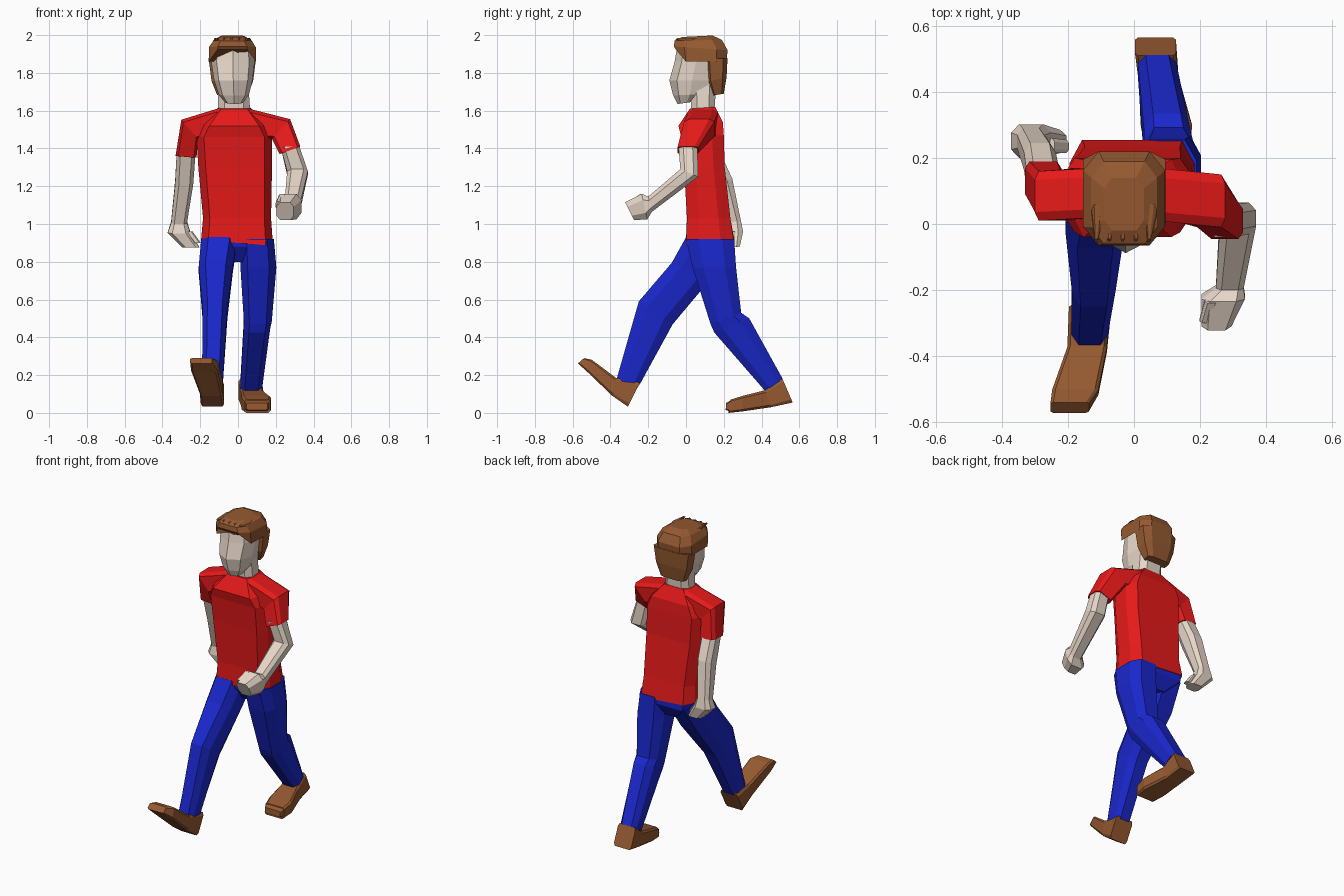
import bpy, bmesh
from mathutils import Vector


def mat(name, c):
    m = bpy.data.materials.new(name)
    m.diffuse_color = (*c, 1)
    return m


RED = mat("red_cloth", (0.8, 0.01, 0.01))
BLUE = mat("blue_cloth", (0.01, 0.02, 0.6))
SKIN = mat("skin", (0.8, 0.68, 0.58))
BROWN = mat("brown", (0.3, 0.1, 0.03))


def octagon(a, b):
    return [(-1, -b), (-a, -1), (a, -1), (1, -b), (1, b), (a, 1), (-a, 1), (-1, b)]


LIMB = octagon(0.6, 0.5)
BODY = octagon(0.8, 0.45)
SHOE = octagon(0.85, 0.75)
FACE = [(0, -1), (.75, -.7), (1, -.1), (.8, .8), (0, 1), (-.8, .8), (-1, -.1), (-.75, -.7)]


def loft(name, groups, material, section=LIMB, edit=None):
    """Each ring: x centre, half width, front (y, z), back (y, z), optional slope of the width."""
    bm = bmesh.new()
    for rings in groups:
        loops = []
        for cx, hw, y0, z0, y1, z1, *s in rings:
            c = Vector((cx, (y0 + y1) / 2, (z0 + z1) / 2))
            u = Vector((hw, 0, s[0] if s else 0))
            v = Vector((0, (y1 - y0) / 2, (z1 - z0) / 2))
            loops.append([bm.verts.new(c + u * a + v * b) for a, b in section])
        n = len(section)
        for p, q in zip(loops, loops[1:]):
            for i in range(n):
                j = (i + 1) % n
                bm.faces.new((p[i], p[j], q[j], q[i]))
        bm.faces.new(loops[0][::-1])
        bm.faces.new(loops[-1])
    if edit:
        edit(bm)
    bmesh.ops.recalc_face_normals(bm, faces=bm.faces)
    me = bpy.data.meshes.new(name)
    bm.to_mesh(me)
    bm.free()
    me.materials.append(material)
    ob = bpy.data.objects.new(name, me)
    bpy.context.collection.objects.link(ob)
    return ob


# Shirt
loft("shirt_body", [[
    (-.005, .19, 0, .9, .255, .91, -.015),
    (-.005, .18, .005, 1.03, .235, 1.03),
    (-.015, .195, -.01, 1.3, .205, 1.3),
    (-.02, .2, -.025, 1.46, .2, 1.47),
    (-.02, .165, -.04, 1.52, .195, 1.54),
    (-.02, .085, .02, 1.61, .155, 1.62)]], RED, BODY)
loft("sleeve_back_arm", [[
    (-.13, -.035, .02, 1.535, .17, 1.535, -.08),
    (-.255, .045, .01, 1.5, .16, 1.5, -.052),
    (-.275, .055, .07, 1.355, .19, 1.36, -.005)]], RED, octagon(.75, .65))
loft("sleeve_front_arm", [[
    (.095, -.035, .01, 1.53, .17, 1.53, .08),
    (.228, .048, -.01, 1.503, .15, 1.503, .052),
    (.275, .055, -.045, 1.39, .065, 1.39, .02)]], RED, octagon(.75, .65))

# Arms with closed hands and thumbs
loft("back_arm", [[
    (-.275, .05, .075, 1.37, .185, 1.37),
    (-.285, .048, .135, 1.2, .245, 1.24),
    (-.312, .042, .21, 1.0, .29, 1.02),
    (-.312, .06, .2, .95, .302, .96),
    (-.25, .045, .215, .875, .285, .88)],
    [(-.26, .02, .215, .96, .26, .96), (-.215, .018, .215, .9, .255, .9)]], SKIN)
loft("front_arm", [[
    (.275, .05, -.04, 1.41, .06, 1.41),
    (.315, .055, -.03, 1.29, .065, 1.25),
    (.29, .042, -.2, 1.145, -.18, 1.065),
    (.27, .066, -.235, 1.16, -.205, 1.025),
    (.25, .045, -.322, 1.115, -.275, 1.02)],
    [(.235, .02, -.24, 1.16, -.215, 1.12), (.215, .016, -.3, 1.12, -.28, 1.08)]], SKIN)

# Neck, face
loft("neck", [[(-.02, .085, .03, 1.58, .15, 1.59),
               (-.025, .08, .02, 1.74, .16, 1.74)]], SKIN)
loft("face", [[
    (-.02, .045, -.045, 1.635, .06, 1.65),
    (-.022, .08, -.068, 1.68, .13, 1.69),
    (-.025, .102, -.088, 1.76, .18, 1.76),
    (-.027, .115, -.06, 1.86, .19, 1.86),
    (-.028, .105, -.045, 1.95, .18, 1.95)]], SKIN, FACE)


# Hair: crown with raised front hairline, plus the back of the head
def hairline(bm):
    for v in bm.verts:
        if v.co.y < -.04 and v.co.z < 1.9:
            v.co.z = 1.925


loft("hair", [[
    (-.03, .125, -.055, 1.86, .215, 1.86),
    (-.03, .124, -.065, 1.94, .22, 1.92),
    (-.03, .1, -.06, 1.97, .19, 1.975),
    (-.03, .06, -.02, 1.99, .14, 1.998)],
    [(-.03, .08, .14, 1.68, .2, 1.69),
     (-.03, .11, .11, 1.75, .215, 1.78),
     (-.03, .125, .1, 1.87, .22, 1.88)]], BROWN, octagon(.62, .6), hairline)
loft("hair_tufts", [[(-.11 + i * .04, .018, .0, 1.965, .06, 1.985),
                     (-.115 + i * .04, .004, -.055, 1.975, -.045, 1.985)]
                    for i in range(5)], BROWN)

# Trousers
loft("trouser_seat", [[
    (0, .08, .07, .8, .2, .8),
    (-.002, .18, .01, .88, .25, .88),
    (-.005, .187, .005, .92, .25, .92)]], BLUE, BODY)
loft("front_leg", [[
    (-.1, .095, 0, .93, .24, .88),
    (-.118, .09, -.075, .795, .14, .72),
    (-.122, .066, -.25, .59, -.07, .47),
    (-.135, .055, -.37, .17, -.245, .15)]], BLUE)
loft("back_leg", [[
    (.1, .09, 0, .92, .255, .92),
    (.108, .095, .035, .77, .265, .77),
    (.105, .074, .13, .47, .292, .53),
    (.1, .07, .15, .425, .335, .5),
    (.07, .058, .42, .115, .512, .18)]], BLUE)

# Shoes: rings run heel to toe, each from top to sole
loft("front_shoe", [[
    (-.135, .062, -.243, .16, -.308, .033),
    (-.142, .06, -.37, .185, -.39, .09),
    (-.178, .07, -.5, .282, -.52, .215),
    (-.195, .058, -.54, .29, -.572, .262)]], BROWN, SHOE)
loft("back_shoe", [[
    (.065, .062, .51, .182, .565, .055),
    (.075, .06, .42, .12, .45, .03),
    (.098, .078, .3, .09, .3, .008),
    (.102, .068, .235, .07, .225, 0)],
    [(.102, .066, .24, .068, .24, .004), (.1, .055, .212, .052, .21, .016)]], BROWN, SHOE)
